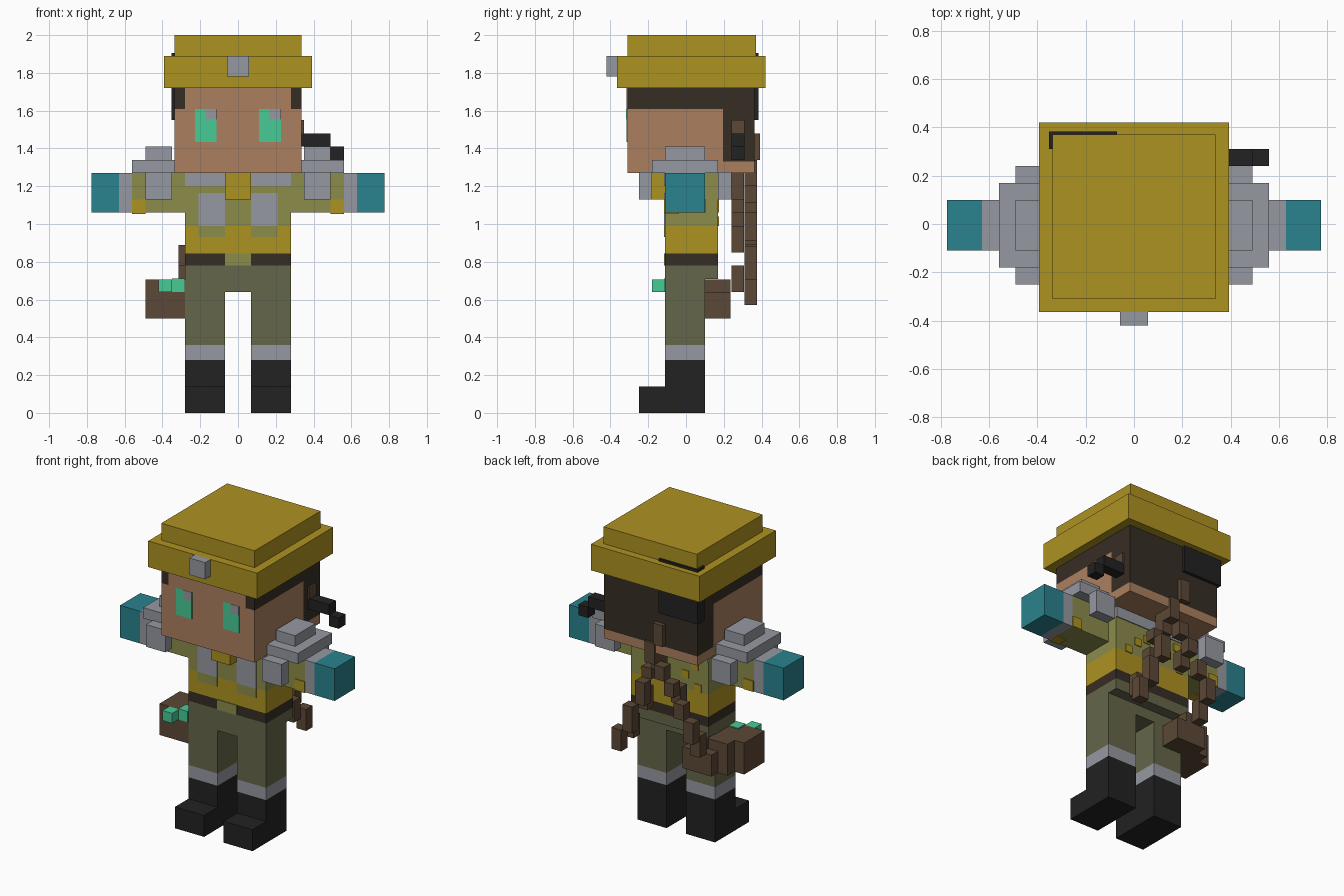
import bpy, bmesh


def lin(c):
    c /= 255
    return c / 12.92 if c <= 0.04045 else ((c + 0.055) / 1.055) ** 2.4


COLOURS = {
    "yellow": (174, 146, 33), "skin": (171, 128, 95), "black": (34, 34, 34),
    "dark_brown": (54, 45, 36), "brown": (92, 72, 54), "grey": (150, 153, 162),
    "light_olive": (140, 140, 75), "dark_olive": (101, 102, 74),
    "teal": (42, 130, 142), "mint": (72, 203, 150),
}
MATS = {}
for cname, rgb in COLOURS.items():
    m = bpy.data.materials.new(cname)
    m.diffuse_color = (*[lin(c) for c in rgb], 1)
    MATS[cname] = m


def part(name, colour, *boxes):
    """One object made of boxes given as (x0, x1, y0, y1, z0, z1)."""
    bm = bmesh.new()
    for b in boxes:
        vs = bmesh.ops.create_cube(bm, size=1)["verts"]
        for v in vs:
            for i in range(3):
                lo, hi = sorted(b[2 * i:2 * i + 2])
                v.co[i] = lo if v.co[i] < 0 else hi
    me = bpy.data.meshes.new(name)
    bm.to_mesh(me)
    bm.free()
    me.materials.append(MATS[colour])
    bpy.context.collection.objects.link(bpy.data.objects.new(name, me))


def pair(name, colour, *boxes):
    """The same boxes on both sides of x = 0."""
    for side, s in (("left", -1), ("right", 1)):
        part(f"{side}_{name}", colour, *[(s * b[0], s * b[1], *b[2:]) for b in boxes])


F, B, T = -0.11, 0.17, 0.006   # torso front, torso back, plate thickness

# Legs and boots
pair("boot", "black", (.07, .28, F, .10, 0, .28), (.07, .28, -.25, F, 0, .14))
pair("boot_cuff", "grey", (.07, .28, F, .10, .28, .36))
pair("trouser_leg", "dark_olive", (.07, .28, F, .10, .36, .64))
part("hips", "dark_olive", (-.28, .28, F, .10, .64, .71), (-.28, .28, F, B, .71, .78))

# Torso bands
part("belt", "dark_brown", (-.28, .28, F, B, .78, .845))
part("waistband", "yellow", (-.28, .28, F, B, .845, .99))
part("shirt", "light_olive", (-.28, .28, F, B, .99, 1.27))
part("belt_buckle", "light_olive", (-.07, .07, F - T, F, .78, .845))
pair("shirt_hem", "light_olive", (.07, .21, F - T, F, .93, .99))
pair("chest_pocket", "grey", (.07, .21, F - T, F, .99, 1.165))
pair("front_collar", "grey", (.07, .28, F - T, F, 1.20, 1.27))
part("back_collar", "grey", (-.28, .28, B, B + T, 1.20, 1.27))
part("neck_clasp", "yellow", (-.07, .07, -.18, F, 1.13, 1.27))
part("back_spots", "yellow",
     *[(x, x + .05, B, B + T, z, z + .05)
       for x, z in ((.16, .99), (.09, 1.06), (-.14, 1.06), (-.21, 1.13), (.02, 1.1), (-.23, .99))])

# Arms
pair("sleeve", "light_olive", (.28, .56, F, .10, 1.06, 1.27))
pair("sleeve_patch", "yellow", (.49, .56, F - T, F, 1.06, 1.13),
     (.49, .56, .10, .10 + T, 1.06, 1.13), (.49, .56, F, -.04, 1.06 - T, 1.06))
pair("wrist_cuff", "grey", (.56, .63, F, .10, 1.06, 1.27))
pair("glove", "teal", (.63, .775, F, .10, 1.06, 1.27))

# Shoulder armour
pair("shoulder_armour", "grey",
     (.28, .56, -.18, .17, 1.27, 1.34), (.35, .49, F, .10, 1.34, 1.41),
     (.35, .49, -.25, -.18, 1.13, 1.275), (.35, .49, .17, .24, 1.13, 1.275))

# Head and hair
H, HF, HB = .337, -.31, .363
part("head", "skin", (-H, H, HF, .195, 1.27, 1.61), (-H, H, .195, HB, 1.27, 1.33))
part("hair", "dark_brown", (-H, H, HF, HB, 1.61, 1.72), (-H, H, .195, HB, 1.33, 1.61))
part("forehead", "skin", (-.28, .28, HF - T, HF, 1.61, 1.72))
for side, x in (("left", -.228), ("right", .112)):
    part(side + "_eye", "mint", (x, x + .115, HF - T, HF, 1.435, 1.61))
    part(side + "_eye_glint", "grey", (x + .057, x + .115, HF - T - .002, HF - T, 1.552, 1.61))
part("rear_hair_block", "black", (-.352, -.07, .31, .383, 1.55, 1.905))
part("side_tuft", "black", (.30, .49, .24, .31, 1.41, 1.48), (.49, .56, .24, .31, 1.34, 1.41))
part("tuft_base", "brown", (.30, .35, .24, .31, 1.48, 1.55))

# Helmet
part("helmet", "yellow", (-.393, .393, -.365, .42, 1.72, 1.89), (-H, H, HF, .37, 1.89, 2))
part("helmet_lamp", "grey", (-.057, .057, -.42, -.365, 1.78, 1.89))

# Forked braid of stepped blocks hanging behind the back
U = .07
braid = [(0, .31, 1.20, 1.34), (0, .24, 1.13, 1.27), (-.07, .36 - U / 2, 1.34, 1.48),
         (.07, .24, 1.06, 1.13), (.07, .31, .91, 1.06), (.10, .24, .85, .99),
         (.16, .31, .71, .88), (.20, .24, .64, .78), (.24, .31, .57, .71),
         (-.07, .31, 1.11, 1.20), (-.14, .31, 1.02, 1.11), (-.14, .24, .95, 1.06),
         (-.21, .31, .89, .99), (-.28, .31, .75, .89), (-.28, .24, .64, .78)]
part("braid", "brown", *[(x - U / 2, x + U / 2, y, y + .067, z0, z1) for x, y, z0, z1 in braid])

# Hip pouch with gems
part("hip_pouch", "brown",
     (-.49, -.28, F, .10, .50, .705), (-.42, -.21, .10, .17, .50, .705),
     (-.35, -.14, .10, .17, .50, .64), (-.35, -.14, .17, .235, .50, .64),
     (-.28, -.21, .17, .235, .64, .705))
part("gems", "mint", (-.42, -.35, -.18, F, .64, .705),
     (-.35, -.282, F - T, -.04, .64, .705 + T))
